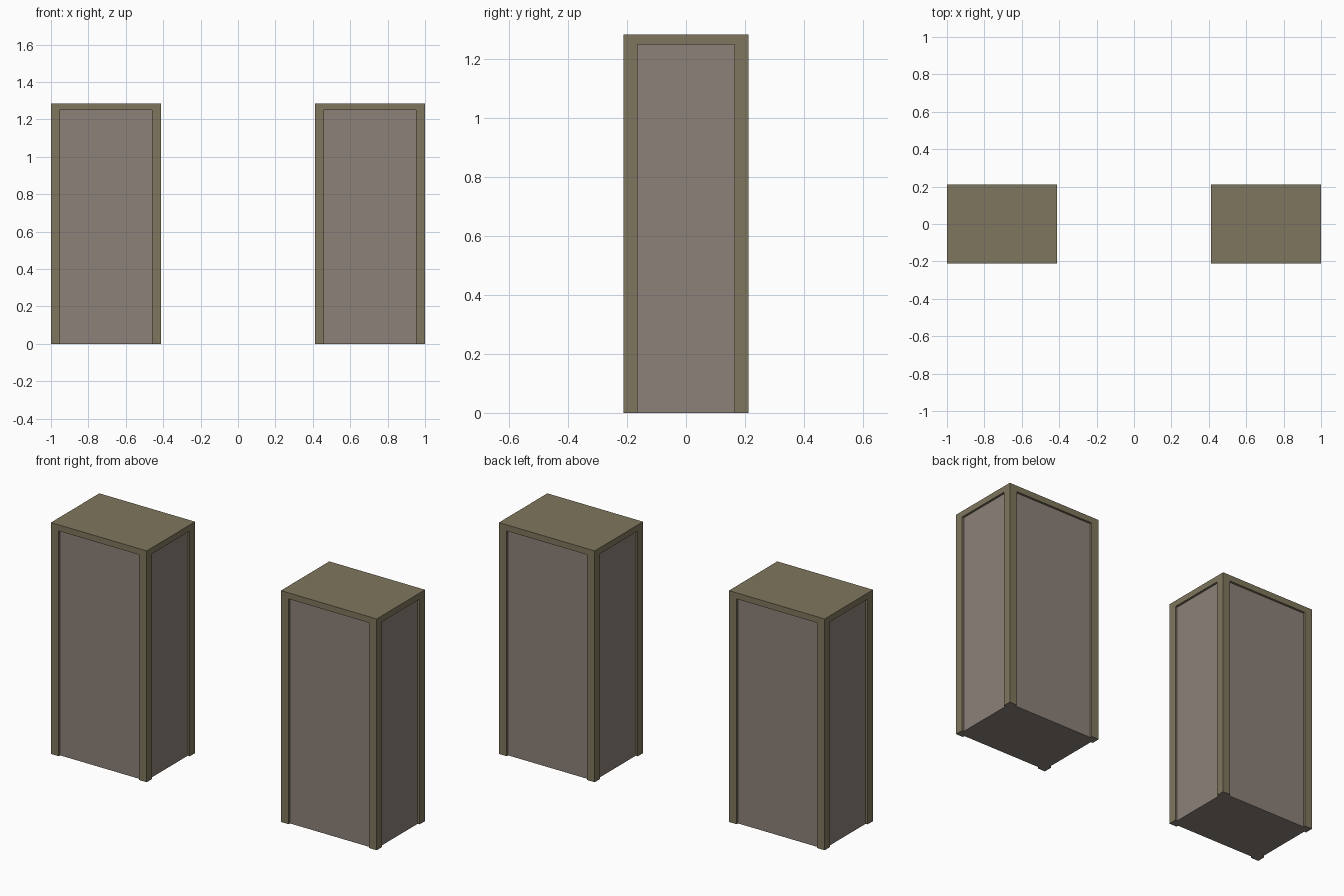
import bpy, bmesh

if "Cube" in bpy.data.objects:
    bpy.data.objects.remove(bpy.data.objects["Cube"])

W, D, H = 0.588, 0.424, 1.284      # cabinet size
POST, RAIL, REC = 0.047, 0.034, 0.012  # post width, top rail height, panel recess


def material(name, color):
    m = bpy.data.materials.new(name)
    m.diffuse_color = color
    m.use_nodes = True
    m.node_tree.nodes["Principled BSDF"].inputs["Base Color"].default_value = m.diffuse_color
    return m


frame_mat = material("olive_frame", (0.21, 0.18, 0.11, 1))
panel_mat = material("taupe_panel", (0.26, 0.22, 0.19, 1))


def cabinet(name, cx):
    a, b, zp = W / 2, D / 2, H - RAIL
    p, r = POST, REC
    # Footprint: rectangle with a shallow recess between the posts on every side
    base = [(-a, -b), (-a + p, -b), (-a + p, -b + r), (a - p, -b + r), (a - p, -b),
            (a, -b), (a, -b + p), (a - r, -b + p), (a - r, b - p), (a, b - p)]
    foot = base + [(-x, -y) for x, y in base]
    n = len(foot)
    bm = bmesh.new()
    low = [bm.verts.new((x, y, 0)) for x, y in foot]
    mid = [bm.verts.new((x, y, zp)) for x, y in foot]
    top = [bm.verts.new((*foot[i], H)) for i in range(0, n, 5)]

    # Posts and recessed panels
    for i in range(n):
        j = (i + 1) % n
        f = bm.faces.new((low[i], low[j], mid[j], mid[i]))
        f.material_index = 1 if i % 5 == 2 else 0
    bm.faces.new(low[::-1]).material_index = 1

    # Top rail, its underside over each panel, and the lid
    for k in range(4):
        i = 5 * k
        l = (i + 5) % n
        bm.faces.new((mid[i], mid[i + 1], mid[i + 4], mid[l], top[(k + 1) % 4], top[k]))
        bm.faces.new((mid[i + 1], mid[i + 2], mid[i + 3], mid[i + 4]))
    bm.faces.new(top)
    bmesh.ops.recalc_face_normals(bm, faces=bm.faces[:])

    mesh = bpy.data.meshes.new(name)
    bm.to_mesh(mesh)
    bm.free()
    mesh.materials.append(frame_mat)
    mesh.materials.append(panel_mat)
    ob = bpy.data.objects.new(name, mesh)
    ob.location.x = cx
    bpy.context.collection.objects.link(ob)


# Two matching pillars
cabinet("left_pillar", -1 + W / 2)
cabinet("right_pillar", 1 - W / 2)
